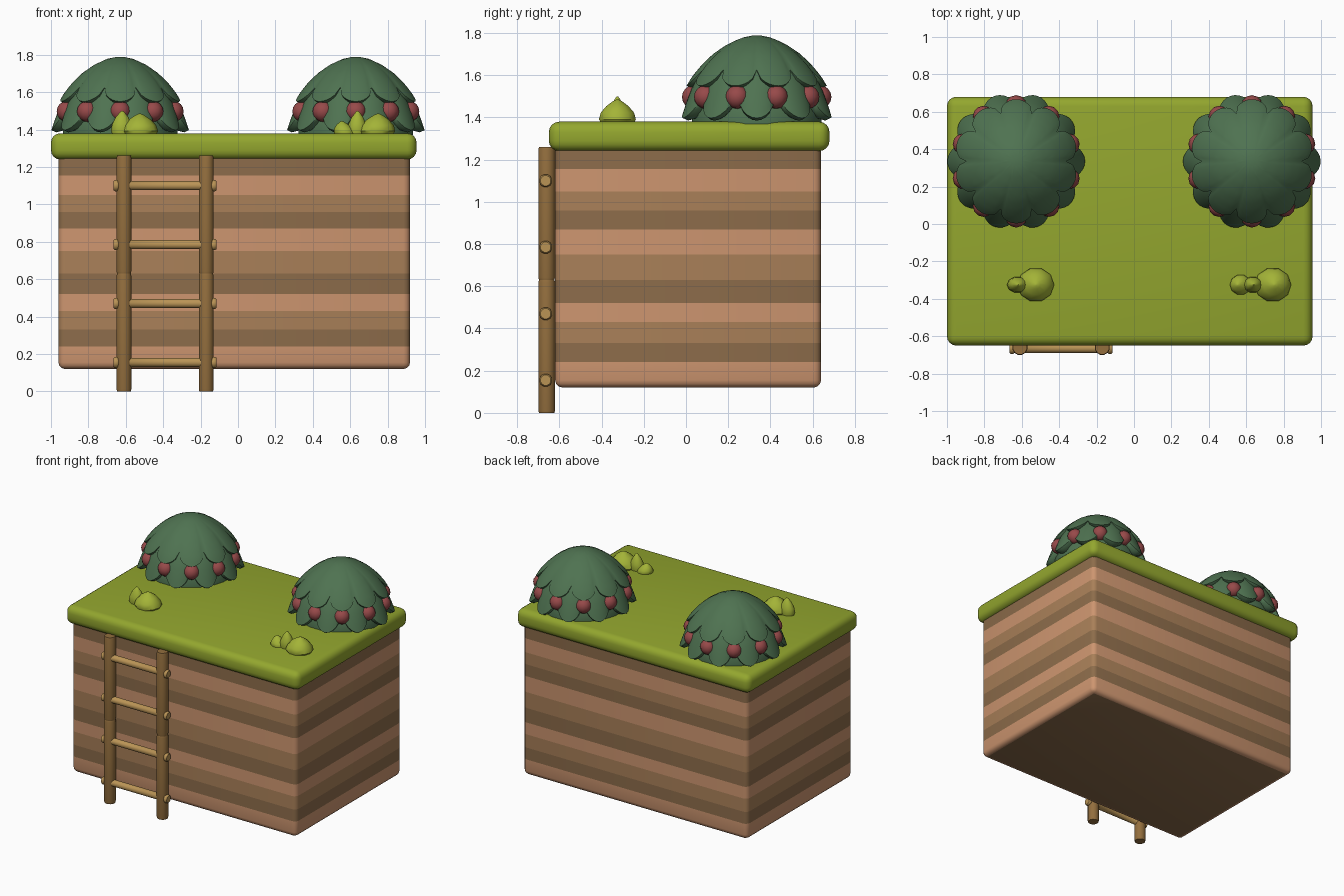
import bpy, bmesh, math
from mathutils import Matrix, Vector

if "Cube" in bpy.data.objects:
    bpy.data.objects.remove(bpy.data.objects["Cube"])


def mat(name, rgb):
    m = bpy.data.materials.new(name)
    m.diffuse_color = [(c / 255) ** 2.2 for c in rgb] + [1]
    m.use_nodes = True
    m.node_tree.nodes["Principled BSDF"].inputs["Base Color"].default_value = m.diffuse_color
    return m


SALMON = mat("soil_light", (204, 148, 111))
TAN = mat("soil_mid", (168, 127, 89))
BROWN = mat("soil_dark", (140, 108, 76))
GRASS = mat("grass", (146, 165, 50))
SHRUB = mat("shrub", (162, 178, 58))
LEAF = mat("leaf", (80, 114, 82))
BERRY = mat("berry", (150, 75, 75))
RAIL = mat("rail_wood", (146, 110, 64))
RUNG = mat("rung_wood", (184, 146, 86))


def finish(name, bm, mats, angle=40):
    bmesh.ops.recalc_face_normals(bm, faces=bm.faces)
    me = bpy.data.meshes.new(name)
    bm.to_mesh(me)
    bm.free()
    for m in mats:
        me.materials.append(m)
    ob = bpy.data.objects.new(name, me)
    bpy.context.collection.objects.link(ob)
    bpy.ops.object.select_all(action='DESELECT')
    ob.select_set(True)
    bpy.context.view_layer.objects.active = ob
    bpy.ops.object.shade_smooth_by_angle(angle=math.radians(angle))
    return ob


def box(lo, hi):
    bm = bmesh.new()
    lo, hi = Vector(lo), Vector(hi)
    bmesh.ops.create_cube(bm, size=1, matrix=Matrix.Translation((lo + hi) / 2)
                          @ Matrix.Diagonal((*(hi - lo), 1)))
    return bm


def skin(bm, rings):
    # join closed rings of equal length and cap both ends
    vs = [[bm.verts.new(p) for p in r] for r in rings]
    n = len(vs[0])
    for a, b in zip(vs, vs[1:]):
        for i in range(n):
            j = (i + 1) % n
            bm.faces.new((a[i], a[j], b[j], b[i]))
    bm.faces.new(vs[0])
    bm.faces.new(vs[-1])


# earth block: bevelled box sliced into coloured strata
bm = box((-0.96, -0.62, 0.12), (0.92, 0.64, 1.27))
edges = [e for e in bm.edges if min(v.co.z for v in e.verts) < 0.2]
bmesh.ops.bevel(bm, geom=edges, offset=0.035, segments=3, profile=0.5, affect='EDGES')
cuts = [0.24, 0.33, 0.43, 0.52, 0.63, 0.75, 0.87, 0.96, 1.05, 1.155]
for z in cuts:
    bmesh.ops.bisect_plane(bm, geom=bm.verts[:] + bm.edges[:] + bm.faces[:],
                           plane_co=(0, 0, z), plane_no=(0, 0, 1))
for f in bm.faces:
    z = f.calc_center_median().z
    f.material_index = 1 if z < 0.121 else sum(z > c for c in cuts) % 3
finish("earth_block", bm, [SALMON, BROWN, TAN])

# grass slab
bm = box((-1.0, -0.65, 1.24), (0.955, 0.68, 1.38))
bmesh.ops.bevel(bm, geom=bm.edges[:], offset=0.05, segments=4, profile=0.5, affect='EDGES')
finish("grass_slab", bm, [GRASS])


def lathe(name, profile, origin, material, axis='Z', sides=12):
    # profile: (distance along axis, radius)
    bm = bmesh.new()
    rings = []
    for d, r in profile:
        ring = []
        for i in range(sides):
            a = (i + 0.5) * math.tau / sides
            u, v = r * math.cos(a), r * math.sin(a)
            p = (u, v, d) if axis == 'Z' else (d, u, v)
            ring.append(Vector(p) + Vector(origin))
        rings.append(ring)
    skin(bm, rings)
    return finish(name, bm, [material], 50)


# ladder rails, two poles end to end on each side
for side, x in (("left", -0.61), ("right", -0.17)):
    for part, z in (("lower", 0), ("upper", 0.63)):
        lathe(f"rail_{side}_{part}", [(0, 0.038), (0.012, 0.041), (0.618, 0.041), (0.63, 0.038)],
              (x, -0.66, z), RAIL)

# ladder rungs with knobbed ends
for k in range(4):
    lathe(f"rung_{k + 1}", [(-0.275, 0.025), (-0.268, 0.031), (-0.255, 0.031), (-0.248, 0.025),
                            (0.248, 0.025), (0.255, 0.031), (0.268, 0.031), (0.275, 0.025)],
          (-0.39, -0.665, 0.155 + k * 0.315), RUNG, 'X')

N = 10


def sample(profile, t):
    s = t * (len(profile) - 1)
    i = min(int(s), len(profile) - 2)
    return Vector(profile[i]).lerp(Vector(profile[i + 1]), s - i)


def canopy(name, x, y, profile, phase, reach, dent):
    # scalloped dome: the profile is cut short and pulled in between lobes
    bm = bmesh.new()
    steps, sides = 14, N * 10
    rings = []
    for k in range(1, steps + 3):
        t = min(k / steps, 1)
        ring = []
        for i in range(sides):
            a = i * math.tau / sides
            w = abs(math.cos(N * (a - phase) / 2)) ** 0.6
            r, z = sample(profile, t * (reach + (1 - reach) * w))
            r *= 1 - dent * (1 - w) * t
            if k > steps:
                r *= 0.93 if k == steps + 1 else 0.7
                z -= 0.012 if k == steps + 1 else -0.01
            ring.append((x + r * math.sin(a), y - r * math.cos(a), z))
        rings.append(ring)
    skin(bm, rings)
    return finish(name, bm, [LEAF], 50)


UPPER = [(0, 1.792), (0.07, 1.778), (0.14, 1.746), (0.205, 1.702),
         (0.26, 1.65), (0.305, 1.595), (0.332, 1.55)]
LOWER = [(0, 1.72), (0.13, 1.70), (0.22, 1.665), (0.275, 1.61),
         (0.315, 1.54), (0.347, 1.46), (0.368, 1.397)]

# bushes: two leaf tiers, a core and a ring of berries
for side, x in (("left", -0.63), ("right", 0.63)):
    y = 0.335
    canopy(f"bush_{side}_upper", x, y, UPPER, 0, 0.74, 0.04)
    canopy(f"bush_{side}_lower", x, y, LOWER, math.pi / N, 0.66, 0.1)
    lathe(f"bush_{side}_core", [(1.37, 0.31), (1.42, 0.31), (1.5, 0.28), (1.6, 0.2)],
          (x, y, 0), LEAF, sides=20)
    bm = bmesh.new()
    for k in range(N):
        a = k * math.tau / N
        bmesh.ops.create_uvsphere(bm, u_segments=12, v_segments=8, radius=0.056,
                                  matrix=Matrix.Translation((x + 0.298 * math.sin(a),
                                                             y - 0.298 * math.cos(a), 1.497)))
    finish(f"bush_{side}_berries", bm, [BERRY])


def sprout(name, x, width, depth, top, lean):
    # pointed bud leaning sideways out of the grass
    h = top - 1.36
    bm = bmesh.new()
    rings = []
    for t, s in ((0, 0.8), (0.25, 1), (0.5, 0.9), (0.75, 0.6), (0.93, 0.25), (1, 0.06)):
        rings.append([(x + lean * t + width * s * math.cos(i * math.tau / 10),
                       -0.325 + depth * s * math.sin(i * math.tau / 10), 1.36 + h * t)
                      for i in range(10)])
    skin(bm, rings)
    return finish(name, bm, [SHRUB], 45)


# small sprouts near the front
sprout("sprout_left_big", -0.525, 0.098, 0.092, 1.485, 0.0)
sprout("sprout_left_tall", -0.622, 0.058, 0.044, 1.50, 0.003)
sprout("sprout_right_big", 0.74, 0.098, 0.092, 1.485, 0.01)
sprout("sprout_right_tall", 0.635, 0.052, 0.044, 1.50, 0.005)
sprout("sprout_right_small", 0.575, 0.058, 0.055, 1.445, -0.02)
